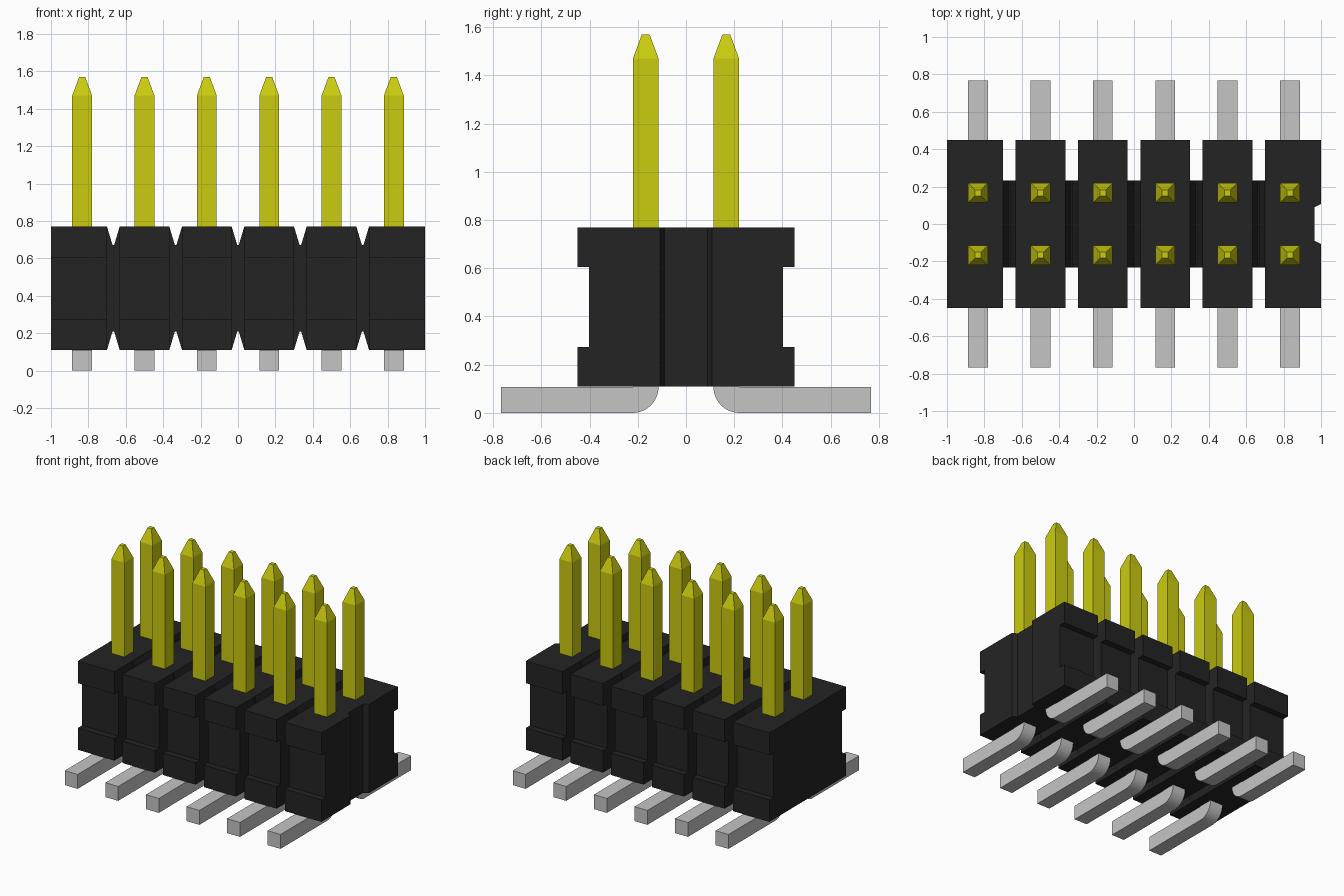
import bpy, bmesh, math
from mathutils import Vector

cube = bpy.data.objects.get("Cube")
if cube:
    bpy.data.objects.remove(cube, do_unlink=True)


def material(name, rgb):
    m = bpy.data.materials.new(name)
    m.use_nodes = True
    m.diffuse_color = (*rgb, 1)
    m.node_tree.nodes["Principled BSDF"].inputs["Base Color"].default_value = (*rgb, 1)
    return m


BLACK = material("black plastic", (0.0176, 0.0176, 0.0176))
GOLD = material("yellow gold", (0.60, 0.60, 0.005))
GREY = material("tinned grey", (0.56, 0.56, 0.56))


def finish(name, bm, mat):
    bmesh.ops.recalc_face_normals(bm, faces=bm.faces)
    me = bpy.data.meshes.new(name)
    bm.to_mesh(me)
    bm.free()
    me.materials.append(mat)
    ob = bpy.data.objects.new(name, me)
    bpy.context.collection.objects.link(ob)
    return ob


def prism(name, outline, axis, lo, hi, mat):
    """Extrude a 2D outline along the given axis from lo to hi."""
    bm = bmesh.new()
    verts = []
    for p in outline:
        co = list(p)
        co.insert(axis, lo)
        verts.append(bm.verts.new(co))
    face = bm.faces.new(verts)
    new = bmesh.ops.extrude_face_region(bm, geom=[face])["geom"]
    shift = Vector((0, 0, 0))
    shift[axis] = hi - lo
    bmesh.ops.translate(bm, vec=shift, verts=[v for v in new if isinstance(v, bmesh.types.BMVert)])
    return finish(name, bm, mat)


COUNT, PITCH, GAP = 6, 1 / 3, 0.034
BOTTOM, TOP = 0.11, 0.77
PIN_Y, HALF = 0.167, 0.053
centres = [(i - (COUNT - 1) / 2) * PITCH for i in range(COUNT)]

# Housing blocks with a flange along the top and bottom of each long side
half = [(0.45, BOTTOM), (0.45, 0.273), (0.403, 0.273),
        (0.403, 0.605), (0.45, 0.605), (0.45, TOP)]
block_profile = half + [(-y, z) for y, z in reversed(half)]
blocks = []
for i, x in enumerate(centres):
    lo = -1 if i == 0 else x - PITCH / 2 + GAP
    hi = 1 if i == COUNT - 1 else x + PITCH / 2 - GAP
    blocks.append(prism(f"housing_block_{i + 1}", block_profile, 0, lo, hi, BLACK))

# Webs joining the blocks, V-notched above and below
for i in range(COUNT - 1):
    x = centres[i] + PITCH / 2
    web = [(-GAP, BOTTOM), (-0.004, 0.21), (0.004, 0.21), (GAP, BOTTOM),
           (GAP, TOP), (0.004, 0.67), (-0.004, 0.67), (-GAP, TOP)]
    prism(f"housing_web_{i + 1}", [(x + u, z) for u, z in web], 1, -0.233, 0.233, BLACK)

# Vertical key slot in the +x end
slot = [(0.965, -0.09), (1.0, -0.107), (1.05, -0.107),
        (1.05, 0.107), (1.0, 0.107), (0.965, 0.09)]
cutter = prism("key_slot_cutter", slot, 2, 0, 1, BLACK)
cutter.hide_render = True
cutter.hide_set(True)
cut = blocks[-1].modifiers.new("key slot", "BOOLEAN")
cut.operation = "DIFFERENCE"
cut.solver = "EXACT"
cut.object = cutter


def pin(name, x, y):
    """Square post with a tapered tip."""
    bm = bmesh.new()
    rings = []
    for z, r in ((0.65, HALF), (1.47, HALF), (1.57, 0.016)):
        rings.append([bm.verts.new((x + sx * r, y + sy * r, z))
                      for sx, sy in ((-1, -1), (1, -1), (1, 1), (-1, 1))])
    for a, b in zip(rings, rings[1:]):
        for k in range(4):
            bm.faces.new((a[k], a[(k + 1) % 4], b[(k + 1) % 4], b[k]))
    bm.faces.new(rings[0])
    bm.faces.new(rings[-1])
    return finish(name, bm, GOLD)


# Contact pins and their bent surface-mount feet
R = 0.107
inner = PIN_Y - HALF
arc = [(inner + R - R * math.cos(t), R - R * math.sin(t))
       for t in (math.pi / 2 * k / 10 for k in range(11))]
foot = [(inner, 0.13)] + arc + [(0.767, 0), (0.767, R), (inner + 2 * HALF, R), (inner + 2 * HALF, 0.13)]
for i, x in enumerate(centres):
    for row, s in (("front", -1), ("back", 1)):
        pin(f"{row}_pin_{i + 1}", x, s * PIN_Y)
        ob = prism(f"{row}_foot_{i + 1}", [(s * y, z) for y, z in foot], 0, x - HALF, x + HALF, GREY)
        bpy.ops.object.select_all(action="DESELECT")
        ob.select_set(True)
        bpy.context.view_layer.objects.active = ob
        bpy.ops.object.shade_smooth_by_angle(angle=math.radians(30))
